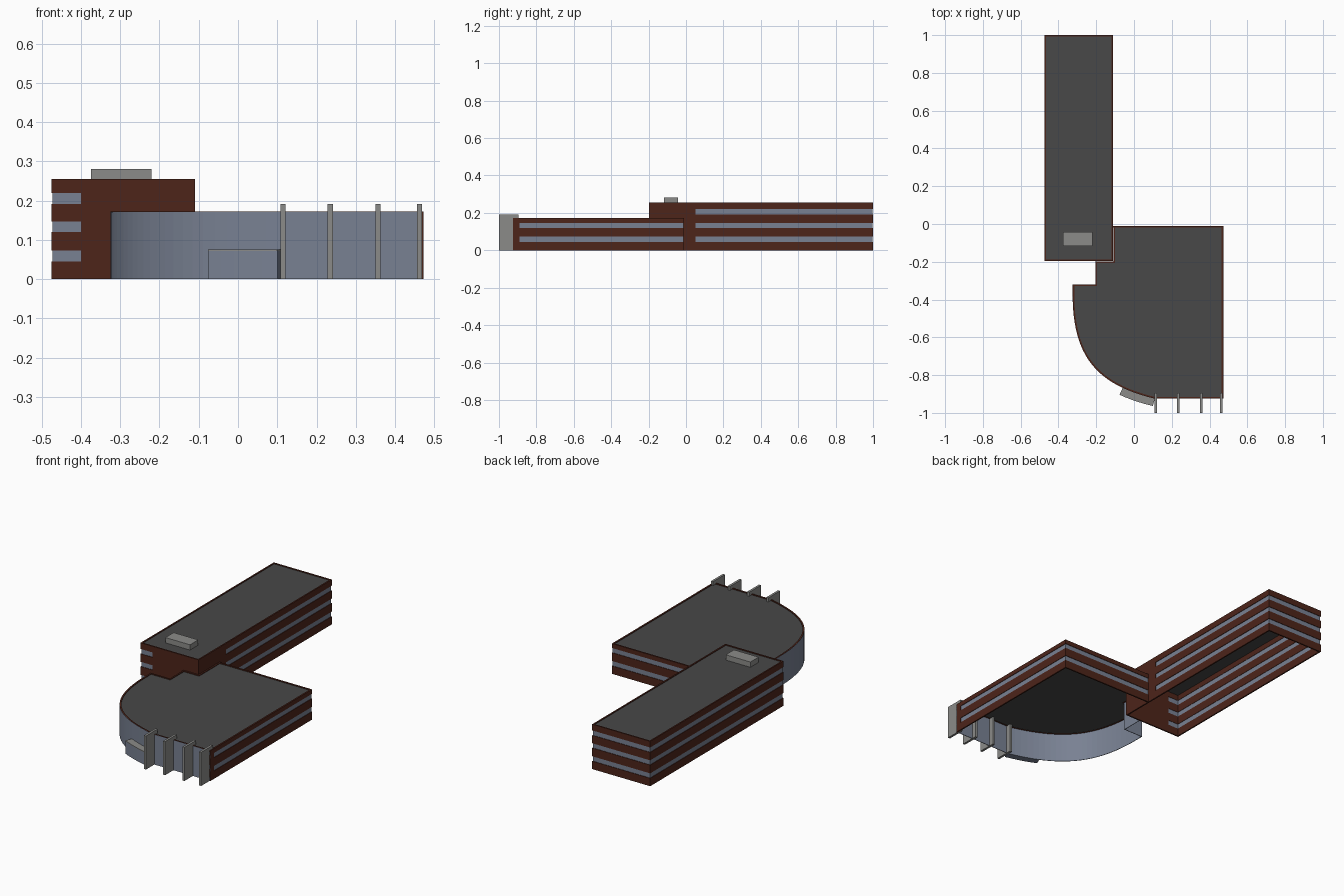
import bpy, bmesh
from mathutils import Vector
from mathutils.geometry import interpolate_bezier

if "Cube" in bpy.data.objects:
    bpy.data.objects.remove(bpy.data.objects["Cube"])


def material(name, rgb):
    m = bpy.data.materials.new(name)
    m.diffuse_color = (*rgb, 1)
    m.use_nodes = True
    m.node_tree.nodes["Principled BSDF"].inputs["Base Color"].default_value = m.diffuse_color
    return m


BRICK = material("brick", (0.075, 0.018, 0.010))
GLASS = material("glass", (0.19, 0.22, 0.29))
ROOF = material("roofing", (0.065, 0.065, 0.065))
CONCRETE = material("concrete", (0.26, 0.26, 0.25))


def finish(name, bm, mat, recalc=True):
    if recalc:
        bmesh.ops.recalc_face_normals(bm, faces=bm.faces[:])
    me = bpy.data.meshes.new(name)
    bm.to_mesh(me)
    bm.free()
    me.materials.append(mat)
    ob = bpy.data.objects.new(name, me)
    bpy.context.collection.objects.link(ob)
    return ob


def offset(path, d, closed):
    """Shift a counter-clockwise path inwards by d, with mitred corners."""
    pts, n, out = [Vector(p) for p in path], len(path), []
    for i, p in enumerate(pts):
        dirs = []
        if closed or i > 0:
            dirs.append((p - pts[i - 1]).normalized())
        if closed or i < n - 1:
            dirs.append((pts[(i + 1) % n] - p).normalized())
        norms = [Vector((-t.y, t.x)) for t in dirs]
        s = sum(norms, Vector((0, 0)))
        out.append(p + s * (d * len(norms) / s.dot(s) * (2 / len(norms) if len(norms) == 2 else 1)
                            if len(norms) == 1 else 2 * d / s.dot(s)))
    return out


def wall(bm, path, z0, z1, closed=False, inset=0.0, thick=0.008):
    """Add a solid wall strip that follows a path."""
    a, b = offset(path, inset, closed), offset(path, inset + thick, closed)
    rows = [[bm.verts.new((p.x, p.y, z)) for z, p in ((z0, o), (z1, o), (z1, i), (z0, i))]
            for o, i in zip(a, b)]
    n = len(rows)
    for i in range(n if closed else n - 1):
        r, s = rows[i], rows[(i + 1) % n]
        for k in range(4):
            bm.faces.new((r[k], s[k], s[(k + 1) % 4], r[(k + 1) % 4]))
    if not closed:
        bm.faces.new(rows[0])
        bm.faces.new(rows[-1])


def walls(name, mat, strips):
    bm = bmesh.new()
    for path, z0, z1, kw in strips:
        wall(bm, path, z0, z1, **kw)
    return finish(name, bm, mat)


def flat(name, path, z, mat):
    bm = bmesh.new()
    bm.faces.new([bm.verts.new((p[0], p[1], z)) for p in path])
    return finish(name, bm, mat, recalc=False)


def box(name, x0, x1, y0, y1, z0, z1, mat):
    bm = bmesh.new()
    bmesh.ops.create_cube(bm, size=1)
    for v in bm.verts:
        v.co = ((x0 + x1) / 2 + v.co.x * (x1 - x0), (y0 + y1) / 2 + v.co.y * (y1 - y0),
                (z0 + z1) / 2 + v.co.z * (z1 - z0))
    return finish(name, bm, mat)


# Window band heights, shared by both wings
BANDS = [(0.045, 0.073), (0.12, 0.147), (0.192, 0.22)]


def spandrels(bands, top):
    edges = [0] + [z for b in bands for z in b] + [top]
    return list(zip(edges[::2], edges[1::2]))


# Tall wing: brick shell with ribbon windows, open underneath
W, E, S, N, TOP = -0.475, -0.11, -0.197, 1.0, 0.255
tall = [(W, S), (E, S), (E, N), (W, N)]
solid = [(-0.40, S), (E, S), (E, 0.05)]
ribbon = [(E, 0.05), (E, N), (W, N), (W, S), (-0.40, S)]
walls("tall_wing_brick", BRICK,
      [(tall, a, b, dict(closed=True)) for a, b in spandrels(BANDS, TOP)]
      + [(solid, a, b, {}) for a, b in BANDS])
walls("tall_wing_windows", GLASS,
      [(ribbon, a, b, dict(inset=0.003, thick=0.003)) for a, b in BANDS])
flat("tall_wing_roof", offset(tall, 0.004, True), TOP - 0.004, ROOF)
box("rooftop_unit", -0.375, -0.22, -0.117, -0.043, 0.25, 0.281, CONCRETE)

# Low wing: curved glass front, brick right and back
R, F, B, LOW = 0.473, -0.925, -0.01, 0.172
curve = [tuple(p.xy) for p in interpolate_bezier(
    Vector((-0.325, -0.37, 0)), Vector((-0.325, -0.70, 0)),
    Vector((-0.20, -0.85, 0)), Vector((0.11, F, 0)), 25)]
notch = [(-0.205, S), (-0.205, -0.32), (-0.325, -0.32)]
low = [(E, B), (E, S)] + notch + curve + [(R, F), (R, B)]
low_brick = [(R, F), (R, B), (E, B)]
low_ribbon = [(R, -0.89), (R, B), (E, B)]
walls("low_wing_brick", BRICK,
      [(low_brick, a, b, {}) for a, b in spandrels(BANDS[:2], LOW)]
      + [([(R, F), (R, -0.89)], a, b, {}) for a, b in BANDS[:2]])
walls("low_wing_windows", GLASS,
      [(low_ribbon, a, b, dict(inset=0.003, thick=0.003)) for a, b in BANDS[:2]])
walls("curved_glass_front", GLASS, [(notch + curve + [(R, F)], 0, LOW - 0.001, dict(thick=0.003))])
walls("low_wing_roof_edge", BRICK,
      [(low, LOW - 0.006, LOW, dict(closed=True, inset=0.0005, thick=0.0085))])
flat("low_wing_roof", offset(low, 0.004, True), LOW - 0.004, ROOF)

# Entrance: curved canopy over a glass lobby
door = [p for p in curve if p[0] > -0.085]
walls("entrance_canopy", CONCRETE, [(door, 0.072, 0.076, dict(inset=-0.04, thick=0.04))])
walls("entrance_lobby", GLASS, [(door, 0, 0.072, dict(inset=-0.038, thick=0.038))])

# Front fins
for i, x in enumerate((0.115, 0.235, 0.357, 0.462)):
    box(f"front_fin_{i + 1}", x - 0.0065, x + 0.0065, -1.0, -0.895, 0, 0.191, CONCRETE)
